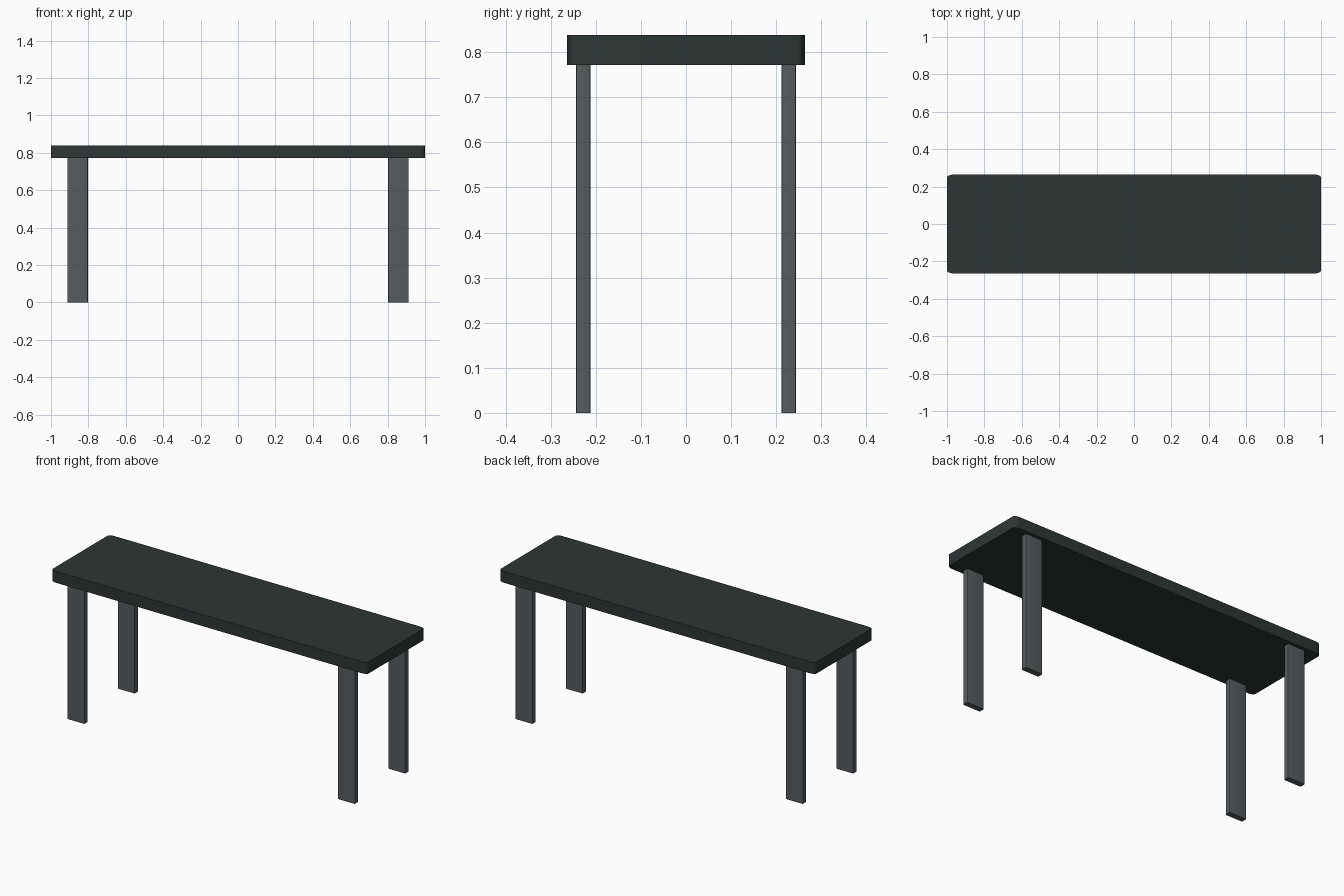
import bpy
import bmesh
from mathutils import Vector

cube = bpy.data.objects.get("Cube")
if cube:
    bpy.data.objects.remove(cube, do_unlink=True)


def make_material(name, rgb):
    mat = bpy.data.materials.new(name)
    mat.use_nodes = True
    color = (*rgb, 1.0)
    mat.diffuse_color = color
    bsdf = mat.node_tree.nodes["Principled BSDF"]
    bsdf.inputs["Base Color"].default_value = color
    return mat


def rounded_board(name, center, size, radius, squash, segments, mat):
    """Box with rounded vertical edges; squash flattens the rounding along y."""
    bm = bmesh.new()
    bmesh.ops.create_cube(bm, size=1)
    bmesh.ops.scale(bm, vec=(size[0], size[1] / squash, size[2]), verts=bm.verts)
    uprights = [e for e in bm.edges
                if abs(e.verts[0].co.z - e.verts[1].co.z) > size[2] / 2]
    bmesh.ops.bevel(bm, geom=uprights, offset=radius, segments=segments,
                    profile=0.5, affect='EDGES')
    bmesh.ops.scale(bm, vec=(1, squash, 1), verts=bm.verts)
    bmesh.ops.translate(bm, vec=Vector(center), verts=bm.verts)
    mesh = bpy.data.meshes.new(name)
    bm.to_mesh(mesh)
    bm.free()
    mesh.materials.append(mat)
    obj = bpy.data.objects.new(name, mesh)
    bpy.context.collection.objects.link(obj)
    bpy.ops.object.select_all(action='DESELECT')
    obj.select_set(True)
    bpy.context.view_layer.objects.active = obj
    bpy.ops.object.shade_smooth_by_angle()
    return obj


top_color = make_material("dark green grey", (0.027, 0.037, 0.035))
leg_color = make_material("steel grey", (0.095, 0.107, 0.114))

# Table top
rounded_board("table_top", (0, 0, 0.805), (2.0, 0.528, 0.066), 0.035, 0.45, 5, top_color)

# Four flat legs, broad side to the front
for y_name, sy in (("front", -1), ("back", 1)):
    for x_name, sx in (("right", -1), ("left", 1)):
        rounded_board(f"{y_name}_{x_name}_leg", (sx * 0.857, sy * 0.228, 0.387),
                      (0.108, 0.033, 0.774), 0.005, 0.6, 3, leg_color)
